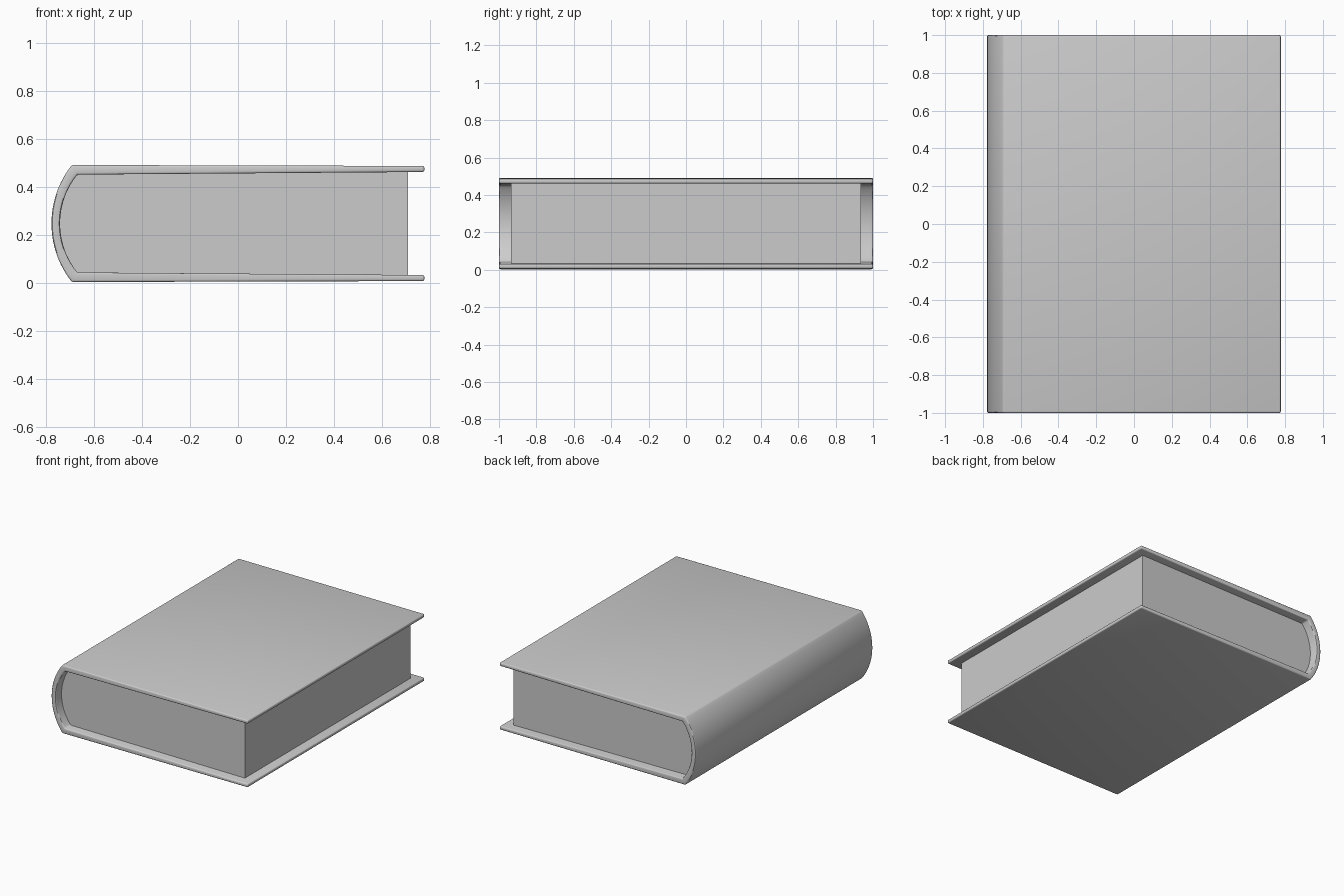
import bpy, bmesh

if "Cube" in bpy.data.objects:
    bpy.data.objects.remove(bpy.data.objects["Cube"])

MID = 0.247  # middle height of the book


def arc_x(tip, end, half, dz):
    """x on a circular arc bulging to x=tip, reaching x=end at dz=+-half."""
    sag = end - tip
    r = (half * half + sag * sag) / (2 * sag)
    return tip + r - (r * r - dz * dz) ** 0.5


def spine_points(tip, end, half, n=20):
    """Curved spine from top to bottom as (x, z offset from the middle)."""
    zs = [half * (1 - 2 * i / n) for i in range(n + 1)]
    return [(arc_x(tip, end, half, z), z) for z in zs]


def make_part(name, rows, half_y):
    """Solid made by sweeping paired profile points along y."""
    bm = bmesh.new()
    front, back = [], []
    for side, y in ((front, -half_y), (back, half_y)):
        for pair in rows:
            side.append([bm.verts.new((x, y, MID + z)) for x, z in pair])
    for i in range(len(rows) - 1):
        f0, f1, b0, b1 = front[i], front[i + 1], back[i], back[i + 1]
        bm.faces.new((f0[0], f1[0], f1[1], f0[1]))
        bm.faces.new((b0[0], b0[1], b1[1], b1[0]))
        for k in (0, 1):
            bm.faces.new((f0[k], b0[k], b1[k], f1[k]))
    for e in (0, -1):
        bm.faces.new((front[e][0], front[e][1], back[e][1], back[e][0]))
    bmesh.ops.recalc_face_normals(bm, faces=bm.faces)
    mesh = bpy.data.meshes.new(name)
    bm.to_mesh(mesh)
    bm.free()
    ob = bpy.data.objects.new(name, mesh)
    bpy.context.collection.objects.link(ob)
    bpy.ops.object.select_all(action='DESELECT')
    bpy.context.view_layer.objects.active = ob
    ob.select_set(True)
    return ob


# Cover: tapered boards joined by the rounded spine
outer = spine_points(-0.778, -0.693, 0.244)
inner = spine_points(-0.742, -0.67, 0.204)
top_edge = ((0.777, 0.24), (0.777, 0.215))
bottom_edge = tuple((x, -z) for x, z in top_edge)
cover = make_part("cover", [top_edge] + list(zip(outer, inner)) + [bottom_edge], 1.0)
bev = cover.modifiers.new("rounded_edges", 'BEVEL')
bev.width = 0.008
bev.segments = 3
bev.limit_method = 'ANGLE'
bpy.ops.object.modifier_apply(modifier=bev.name)
bpy.ops.object.shade_smooth_by_angle()

# Page block: fills the cover, set back at head, tail and fore edge
n = 10
rim = spine_points(-0.743, -0.67, 0.205, 2 * n)
rows = [((x, z), (x, -z)) for x, z in rim[:n]]
rows.append(((0.709, 0.2155), (0.709, -0.2155)))
# the spine side narrows to the middle, so sweep from there to the fore edge
rows = [((-0.743, 0.002), (-0.743, -0.002))] + rows[n - 1::-1] + rows[n:]
make_part("pages", rows, 0.935)
bpy.ops.object.shade_smooth_by_angle()
